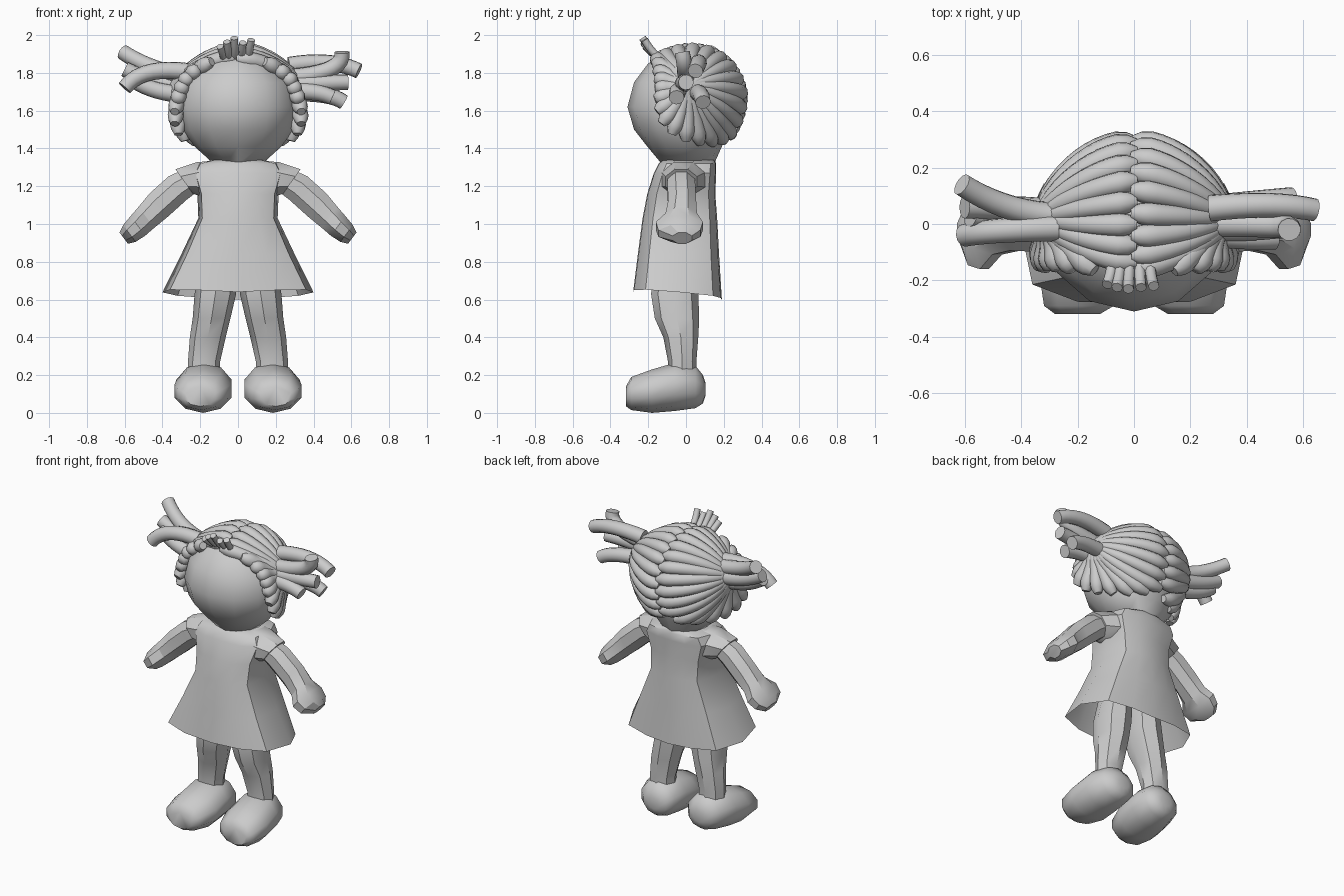
import bpy, bmesh, math
from mathutils import Vector

if "Cube" in bpy.data.objects:
    bpy.data.objects.remove(bpy.data.objects["Cube"])

GREY = (0.6, 0.6, 0.6, 1)
grey = bpy.data.materials.new("plain_grey")
grey.use_nodes = True
grey.diffuse_color = GREY
grey.node_tree.nodes["Principled BSDF"].inputs["Base Color"].default_value = GREY


def loft(bm, rings, cap_start=True, cap_end=True):
    """Skin a list of point rings into the bmesh."""
    loops = [[bm.verts.new(p) for p in ring] for ring in rings]
    n = len(loops[0])
    for a, b in zip(loops, loops[1:]):
        for i in range(n):
            j = (i + 1) % n
            bm.faces.new((a[i], a[j], b[j], b[i]))
    if cap_start:
        bm.faces.new(loops[0][::-1])
    if cap_end:
        bm.faces.new(loops[-1])


def finish(name, bm, angle=40):
    bmesh.ops.recalc_face_normals(bm, faces=bm.faces)
    mesh = bpy.data.meshes.new(name)
    bm.to_mesh(mesh)
    bm.free()
    obj = bpy.data.objects.new(name, mesh)
    bpy.context.collection.objects.link(obj)
    mesh.materials.append(grey)
    bpy.ops.object.select_all(action="DESELECT")
    obj.select_set(True)
    bpy.context.view_layer.objects.active = obj
    bpy.ops.object.shade_smooth_by_angle(angle=math.radians(angle))


def make(name, rings, angle=40, **caps):
    bm = bmesh.new()
    loft(bm, rings, **caps)
    finish(name, bm, angle)


def oval(c, u, v, n, turn=0.0):
    """Ring of n points round c, with half axes u and v."""
    c, u, v = Vector(c), Vector(u), Vector(v)
    steps = [math.tau * (i + turn) / n for i in range(n)]
    return [c + u * math.cos(a) + v * math.sin(a) for a in steps]


def tube(bm, path, radii, n=10):
    """Round tube along a path, keeping its twist steady."""
    u, rings = Vector((0.1, 0.9, 0.4)), []
    for i, p in enumerate(path):
        t = (path[min(i + 1, len(path) - 1)] - path[max(i - 1, 0)]).normalized()
        u = (u - t * u.dot(t)).normalized()
        rings.append(oval(p, u * radii[i], t.cross(u) * radii[i], n))
    loft(bm, rings)


def bezier(a, b, c, steps=9):
    a, b, c = Vector(a), Vector(b), Vector(c)
    ts = [i / steps for i in range(steps + 1)]
    return [a * (1 - t) ** 2 + b * 2 * t * (1 - t) + c * t * t for t in ts]


# Head: rings of height, half width, front, back
HEAD = [(1.32, .13, -.13, .15), (1.41, .23, -.205, .19), (1.50, .295, -.275, .22),
        (1.62, .315, -.31, .24), (1.75, .29, -.275, .24), (1.85, .19, -.20, .19),
        (1.91, .08, -.10, .11)]
make("head", [oval((0, (f + b) / 2, z), (w, 0, 0), (0, (b - f) / 2, 0), 12)
              for z, w, f, b in HEAD], 50)

# Dress: boxy cross-section, open at the hem, which dips at the back
half = [(0, -1), (.5, -.98), (.9, -.72), (1, .1), (.8, .8), (.4, .97)]
section = half + [(0, 1)] + [(-x, y) for x, y in half[:0:-1]]
DRESS = [(.63, .40, -.28, .19), (.84, .30, -.255, .175), (1.03, .21, -.23, .165),
         (1.16, .215, -.205, .155), (1.27, .25, -.17, .16), (1.32, .22, -.145, .16),
         (1.34, .13, -.12, .15)]
make("dress", [[(x * w, (f + b) / 2 + y * (b - f) / 2, z + (.02 * (abs(x) - y) - .01 if z < .7 else 0))
                for x, y in section] for z, w, f, b in DRESS], cap_start=False)

for side, s in (("left", 1), ("right", -1)):
    # Sleeve, tilting down towards its cuff
    make(side + "_sleeve", [oval((s * x, y, z), (s * lean, 0, h), (0, d, 0), 8, .5)
                            for x, y, z, lean, h, d in ((.10, 0, 1.235, 0, .11, .15),
                                                        (.20, -.015, 1.235, .02, .10, .125),
                                                        (.285, -.025, 1.225, .05, .07, .09))])
    # Arm widening into a mitten hand: position, height, half thickness, middle, half depth
    ARM = [(.22, 1.25, .07, -.025, .075), (.32, 1.19, .085, -.025, .08), (.42, 1.10, .085, -.02, .08),
           (.485, 1.035, .075, -.025, .09), (.53, .99, .07, -.035, .135),
           (.575, .95, .06, -.035, .12), (.605, .925, .04, -.02, .055)]
    make(side + "_arm", [oval((s * x, y, z), (s * .6 * h, 0, .8 * h), (0, d, 0), 8, .5)
                         for x, z, h, y, d in ARM], 30)
    # Leg: height, centre, half width, front, back
    LEG = [(.15, .18, .085, -.10, .06), (.27, .18, .085, -.095, .055), (.40, .16, .095, -.12, .065),
           (.50, .14, .10, -.165, .07), (.63, .12, .11, -.185, .065), (.85, .10, .09, -.15, .06)]
    make(side + "_leg", [oval((s * c, (f + b) / 2, z), (w, 0, 0), (0, (b - f) / 2, 0), 8)
                         for z, c, w, f, b in LEG], 42)
    # Shoe: position, centre, half width, bottom, top
    SHOE = [(-.318, .20, .085, .035, .14), (-.29, .195, .13, .015, .19), (-.18, .185, .158, 0, .23),
            (-.06, .18, .153, .01, .265), (.05, .17, .125, .025, .25), (.09, .165, .085, .05, .20),
            (.103, .165, .04, .09, .16)]
    make(side + "_shoe", [oval((s * c, y, (lo + hi) / 2), (w, 0, 0), (0, 0, (hi - lo) / 2), 10, .5)
                          for y, c, w, lo, hi in SHOE], 50)

# Hair strands run from the parting and hairline round to each bunch
PARTING = [(-.16, 1.875), (-.11, 1.895), (-.04, 1.915), (.04, 1.92), (.12, 1.905), (.185, 1.87),
           (.235, 1.82), (.27, 1.755), (.29, 1.685), (.285, 1.61), (.265, 1.54), (.235, 1.475)]
HAIRLINE = [(.06, .20, 1.44), (.14, .145, 1.425), (.22, .075, 1.425), (.28, 0, 1.44),
            (.315, -.075, 1.475), (.335, -.13, 1.53), (.335, -.155, 1.595), (.32, -.165, 1.66),
            (.30, -.165, 1.72), (.27, -.165, 1.775), (.22, -.165, 1.82), (.14, -.165, 1.86)]
centre, bunch = Vector((0, .05, 1.68)), Vector((.335, .02, 1.735))
for side, s in (("left", 1), ("right", -1)):
    parting = [Vector((-.01, y, z)) for y, z in PARTING]
    if s < 0:  # the two sides interlock along the parting
        parting = [(p + q) / 2 for p, q in zip(parting, parting[1:])]
    bm = bmesh.new()
    for start in parting + [Vector(p) for p in HAIRLINE]:
        a, b = start - centre, bunch - centre
        path, radii = [], []
        for i in range(13):
            t = i / 12
            reach = (a.length * (1 - t) + b.length * t) * (1 - .1 * math.sin(math.pi * t))
            p = centre + a.normalized().slerp(b.normalized(), t) * reach
            path.append(Vector((s * p.x, p.y, p.z)))
            radii.append(.046 * min(1, .5 + 4 * t) * (1 - .4 * t))
        tube(bm, path, radii)
    finish(side + "_hair", bm, 60)

# Loose bunch ends: bend point then tip of each lock
LEFT = [((.57, 0, 1.80), (.55, -.02, 1.91)), ((.50, .08, 1.88), (.64, .05, 1.81)),
        ((.46, -.02, 1.75), (.58, 0, 1.75)), ((.42, -.05, 1.71), (.50, -.05, 1.67)),
        ((.48, .08, 1.70), (.56, .09, 1.645))]
RIGHT = [((-.46, .04, 1.81), (-.61, .14, 1.91)), ((-.51, -.02, 1.84), (-.60, -.04, 1.72)),
         ((-.45, .06, 1.74), (-.60, .06, 1.82)), ((-.46, .01, 1.69), (-.58, .03, 1.78))]
for side, s, locks in (("left", 1, LEFT), ("right", -1, RIGHT)):
    bm = bmesh.new()
    for bend, tip in locks:
        root = (s * .27, bend[1] * .7, 1.75 + (bend[2] - 1.77) * .8)
        tube(bm, bezier(root, bend, tip), [.047 - .0007 * i for i in range(10)], 12)
    finish(side + "_bunch", bm, 50)

# Little tuft above the forehead
bm = bmesh.new()
for x, y, z in ((-.095, -.215, 1.94), (-.06, -.225, 1.965), (-.02, -.23, 1.985),
                (.025, -.225, 1.96), (.07, -.22, 1.975)):
    tube(bm, bezier((x * .8, -.12, 1.87), (x * .8, -.17, 1.89), (x, y, z)), [.02] * 10, 8)
finish("fringe_tuft", bm, 50)
